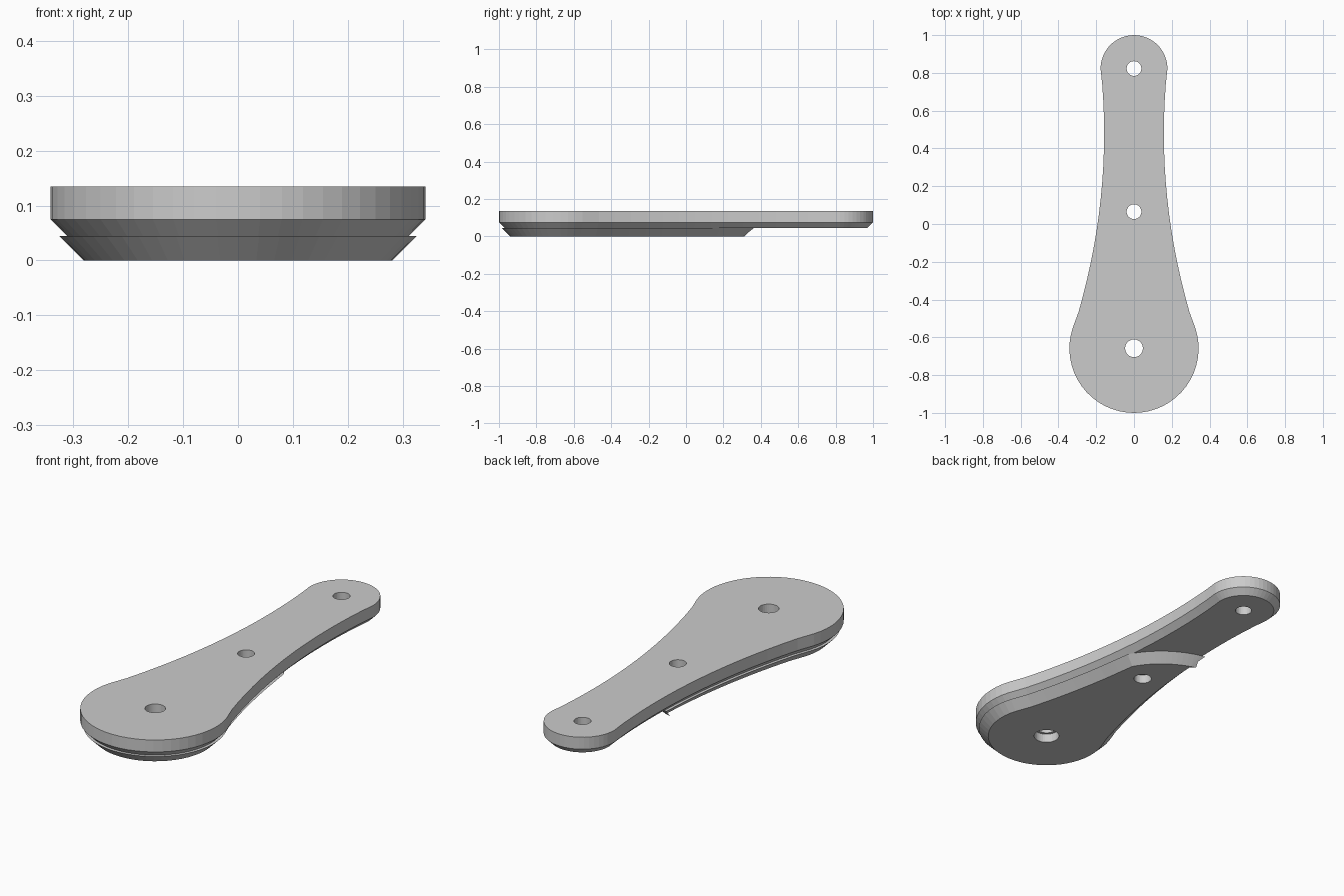
import bpy, bmesh, math
from mathutils import Vector

if "Cube" in bpy.data.objects:
    bpy.data.objects.remove(bpy.data.objects["Cube"])


def arc(cx, cy, r, a0, a1, n):
    return [Vector((cx + r * math.cos(math.radians(a0 + (a1 - a0) * i / n)),
                    cy + r * math.sin(math.radians(a0 + (a1 - a0) * i / n))))
            for i in range(n + 1)]


def inset(pts, d):
    """Move a counter-clockwise outline inward by d with mitred corners."""
    out = []
    for i, p in enumerate(pts):
        a = (p - pts[i - 1]).normalized()
        b = (pts[(i + 1) % len(pts)] - p).normalized()
        na, nb = Vector((-a.y, a.x)), Vector((-b.y, b.x))
        out.append(p + (na + nb) * d / (1 + na.dot(nb)))
    return out


def loft(name, levels):
    """Solid through stacked outlines, given as (outline, z) from bottom to top."""
    bm = bmesh.new()
    rings = [[bm.verts.new((p.x, p.y, z)) for p in pts] for pts, z in levels]
    n = len(rings[0])
    for lo, hi in zip(rings, rings[1:]):
        for i in range(n):
            j = (i + 1) % n
            bm.faces.new((lo[i], lo[j], hi[j], hi[i]))
    bm.faces.new(rings[0][::-1])
    bm.faces.new(rings[-1])
    mesh = bpy.data.meshes.new(name)
    bm.to_mesh(mesh)
    bm.free()
    ob = bpy.data.objects.new(name, mesh)
    bpy.context.collection.objects.link(ob)
    return ob


def drill(ob, holes):
    """Cut round vertical holes, given as (y, radius)."""
    for y, r in holes:
        ring = arc(0, y, r, 0, 348.75, 31)
        cutter = loft("hole_cutter", [(ring, -0.1), (ring, 0.3)])
        mod = ob.modifiers.new("hole", 'BOOLEAN')
        mod.operation = 'DIFFERENCE'
        mod.solver = 'EXACT'
        mod.object = cutter
        bpy.context.view_layer.objects.active = ob
        bpy.ops.object.modifier_apply(modifier=mod.name)
        bpy.data.objects.remove(cutter)


# Outline: wide round end, concave flank, narrow round end, then mirrored
BIG_Y, SMALL_Y = -0.658, 0.823
half = arc(0, BIG_Y, 0.342, -90, 18, 16)
y0 = half[-1].y
for i in range(1, 16):
    y = y0 + (SMALL_Y - y0) * i / 16
    half.append(Vector((0.158 + (y - 0.48) ** 2 / 6.6, y)))
half += arc(0, SMALL_Y, 0.177, 0, 90, 12)
outline = half + [Vector((-p.x, p.y)) for p in half[-2:0:-1]]

# Upper plate with chamfered lower edge
upper = loft("upper_plate", [(inset(outline, 0.03), 0.045), (outline, 0.075), (outline, 0.135)])
drill(upper, [(BIG_Y, 0.047), (0.065, 0.039), (SMALL_Y, 0.039)])

# Lower plate: same outline slightly inset, ended by a slanted arc
base = inset(outline, 0.015)
right = [p for p in base[:len(half)] if p.y < 0.12]
left = [p for p in base[len(half):] if p.y < 0.33]
rim = right + arc(-0.231, -0.071, 0.442, 28.4, 78.7, 14) + left
lower = loft("lower_plate", [(inset(rim, 0.045), 0.0), (rim, 0.045)])
drill(lower, [(BIG_Y, 0.06), (0.065, 0.042)])
